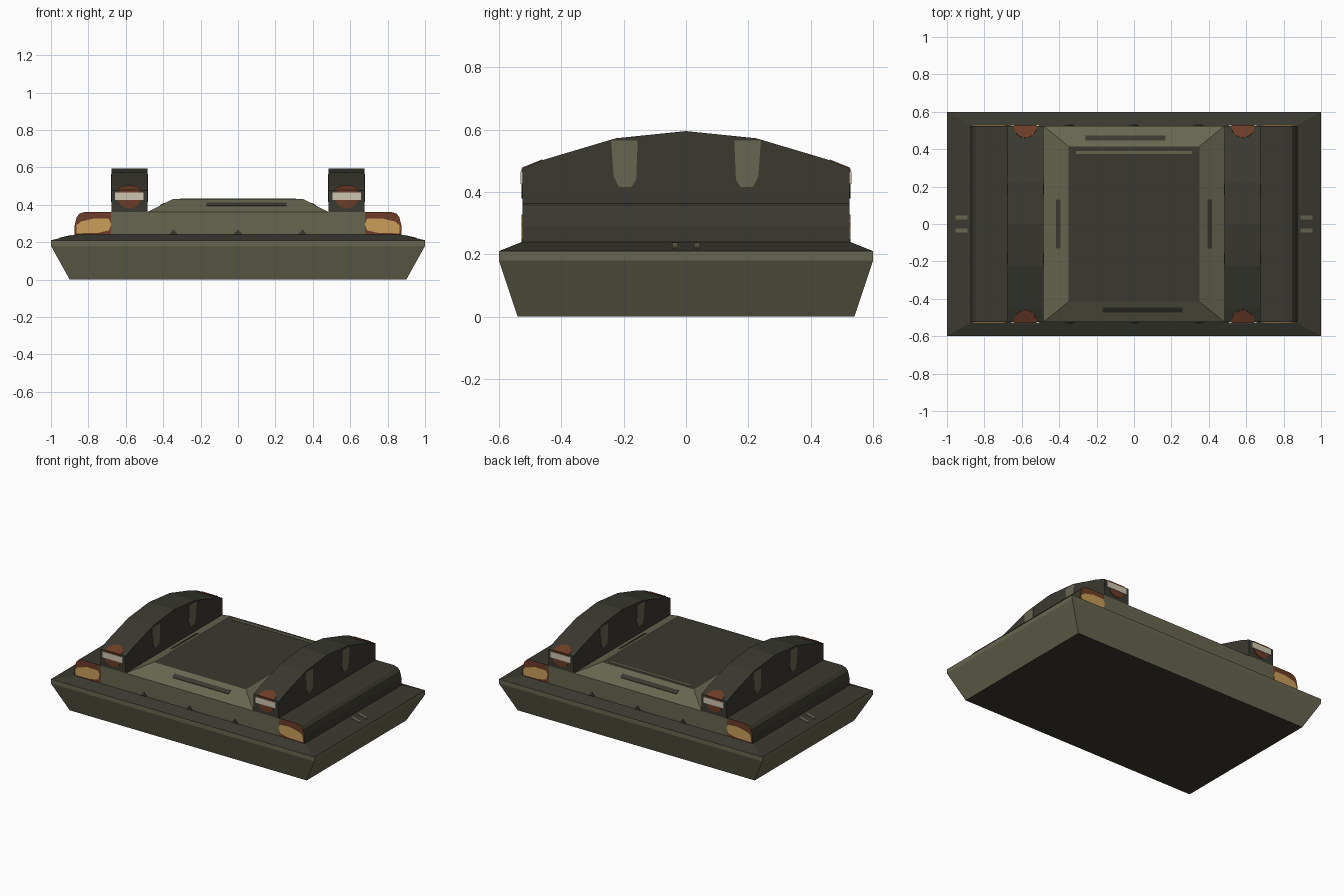
import bpy, bmesh, math
from mathutils import Vector

if "Cube" in bpy.data.objects:
    bpy.data.objects.remove(bpy.data.objects["Cube"])


def material(name, r, g, b):
    m = bpy.data.materials.new(name)
    m.diffuse_color = (r, g, b, 1)
    m.use_nodes = True
    m.node_tree.nodes["Principled BSDF"].inputs["Base Color"].default_value = m.diffuse_color
    return m


DARK = material("dark_grey", 0.042, 0.041, 0.030)
OLIVE = material("olive", 0.135, 0.132, 0.080)
RUST = material("rust_brown", 0.150, 0.045, 0.020)
AMBER = material("amber", 0.600, 0.340, 0.100)
CREAM = material("cream", 0.620, 0.560, 0.430)


def finish(bm, name, mats, rule=None):
    bmesh.ops.recalc_face_normals(bm, faces=bm.faces[:])
    bm.normal_update()
    if rule:
        for f in bm.faces:
            f.material_index = rule(f.normal)
    me = bpy.data.meshes.new(name)
    bm.to_mesh(me)
    bm.free()
    for m in mats:
        me.materials.append(m)
    ob = bpy.data.objects.new(name, me)
    bpy.context.collection.objects.link(ob)
    return ob


def solid(name, pts, vec, mats, rule=None):
    """Extrude a planar outline along vec."""
    bm = bmesh.new()
    a = [bm.verts.new(p) for p in pts]
    b = [bm.verts.new(Vector(p) + Vector(vec)) for p in pts]
    bm.faces.new(a)
    bm.faces.new(b)
    n = len(pts)
    for i in range(n):
        j = (i + 1) % n
        bm.faces.new((a[i], a[j], b[j], b[i]))
    return finish(bm, name, mats, rule)


def loft(name, levels, mats, rule):
    """Stack of rectangles (z, half width, half depth)."""
    bm = bmesh.new()
    rings = [[bm.verts.new((sx * w, sy * d, z))
              for sx, sy in ((-1, -1), (1, -1), (1, 1), (-1, 1))]
             for z, w, d in levels]
    for lo, hi in zip(rings, rings[1:]):
        for i in range(4):
            j = (i + 1) % 4
            bm.faces.new((lo[i], lo[j], hi[j], hi[i]))
    bm.faces.new(rings[0])
    bm.faces.new(rings[-1])
    return finish(bm, name, mats, rule)


D = 0.525      # half depth of the upper parts
T = 0.003      # thickness of painted plates

# Hull: olive sides, dark deck and underside
loft("hull", [(0, 0.9, 0.54), (0.18, 1, 0.6), (0.21, 1, 0.6), (0.24, 0.87, D)],
     [OLIVE, DARK], lambda n: int(n.z > 0.5 or n.z < -0.9))

# Central body and raised hatch with dark top
loft("central_body", [(0.23, 0.68, D), (0.36, 0.68, D)], [OLIVE], lambda n: 0)
loft("raised_hatch", [(0.355, 0.485, D), (0.36, 0.485, D), (0.43, 0.35, 0.415)],
     [OLIVE, DARK], lambda n: int(n.z > 0.95))


def slope_y(y):
    return 0.36 + 0.07 * (D - abs(y)) / 0.11


def slope_x(x):
    return 0.36 + 0.07 * (0.485 - abs(x)) / 0.135


for t in (-1, 1):
    # Slots in the hatch slopes
    cx = -0.045 * t
    y0, y1 = 0.447 * t, 0.472 * t
    solid("hatch_slot_end", [(cx - 0.213, y0, slope_y(y0)), (cx + 0.213, y0, slope_y(y0)),
                             (cx + 0.213, y1, slope_y(y1)), (cx - 0.213, y1, slope_y(y1))],
          (0, 0, T), [DARK])
    x0, x1 = 0.392 * t, 0.416 * t
    solid("hatch_slot_side", [(x0, -0.13, slope_x(x0)), (x0, 0.13, slope_x(x0)),
                              (x1, 0.13, slope_x(x1)), (x1, -0.13, slope_x(x1))],
          (0, 0, T), [DARK])
    # Small dark notches along the lower wall
    for x in (-0.345, 0, 0.345):
        solid("wall_notch", [(x - 0.025, t * D, 0.24), (x + 0.025, t * D, 0.24),
                             (x, t * D, 0.268)], (0, t * T, 0), [DARK])

# Worn line on the hatch top
solid("hatch_line", [(-0.31, 0.375, 0.43), (0.31, 0.375, 0.43),
                     (0.31, 0.39, 0.43), (-0.31, 0.39, 0.43)], (0, 0, 0.002), [OLIVE])

half_arch = [(D, 0.475), (0.45, 0.505), (0.225, 0.572)]
arch = ([(-D, 0.355)] + [(-y, z) for y, z in half_arch] + [(0, 0.595)]
        + half_arch[::-1] + [(D, 0.355)])
fender = [(0.675, 0.235), (0.873, 0.235), (0.873, 0.29), (0.862, 0.335),
          (0.845, 0.354), (0.815, 0.362), (0.675, 0.362)]
lamp = [(0.655, 0.295), (0.69, 0.263), (0.75, 0.249), (0.862, 0.247),
        (0.864, 0.29), (0.84, 0.31), (0.77, 0.327), (0.69, 0.325)]

for s in (-1, 1):
    # Side arch
    solid("side_arch", [(s * 0.485, y, z) for y, z in arch], (s * 0.192, 0, 0), [DARK])
    # Outer fender with rust ends
    solid("fender", [(s * x, -D, z) for x, z in fender], (0, 2 * D, 0),
          [DARK, RUST], lambda n: int(abs(n.y) > 0.9))
    for t in (-1, 1):
        # Worn streaks on both arch faces
        streak = [(0.155, 0.565), (0.16, 0.44), (0.175, 0.415), (0.215, 0.415),
                  (0.232, 0.45), (0.24, 0.565)]
        if s * t:
            for x, d in ((0.677, 1), (0.485, -1)):
                solid("arch_streak", [(s * x, t * y, z) for y, z in streak],
                      (s * d * T, 0, 0), [OLIVE])
        # Amber lamp on fender end
        solid("fender_lamp", [(s * max(x, 0.677), t * D, z) for x, z in lamp],
              (0, t * T, 0), [AMBER])
        # Rust disc on arch end, continued over the top
        ring = [math.radians(a) for a in range(145, 396, 25)]
        solid("arch_end_disc",
              [(s * (0.581 + 0.062 * math.cos(a)), t * D, 0.44 + 0.061 * math.sin(a))
               for a in ring], (0, t * T, 0), [RUST])
        solid("arch_top_disc",
              [(s * (0.581 + 0.062 * math.cos(a)), t * (D - 0.065 * math.sin(a)),
                0.475 + 0.026 * math.sin(a))
               for a in [math.pi * k / 10 for k in range(11)]],
              (0, t * 0.001, T), [RUST])
        # Cream strip across the disc
        solid("arch_light", [(s * 0.505, t * D, 0.425), (s * 0.657, t * D, 0.425),
                             (s * 0.657, t * D, 0.465), (s * 0.505, t * D, 0.465)],
              (0, t * 2 * T, 0), [CREAM])
        # Small marks on the deck edge
        y = t * 0.035
        za, zb = 0.24 - 0.03 * 0.02 / 0.13, 0.24 - 0.03 * 0.085 / 0.13
        solid("deck_mark", [(s * 0.89, y - 0.01, za), (s * 0.955, y - 0.01, zb),
                            (s * 0.955, y + 0.01, zb), (s * 0.89, y + 0.01, za)],
              (0, 0, T), [OLIVE])
